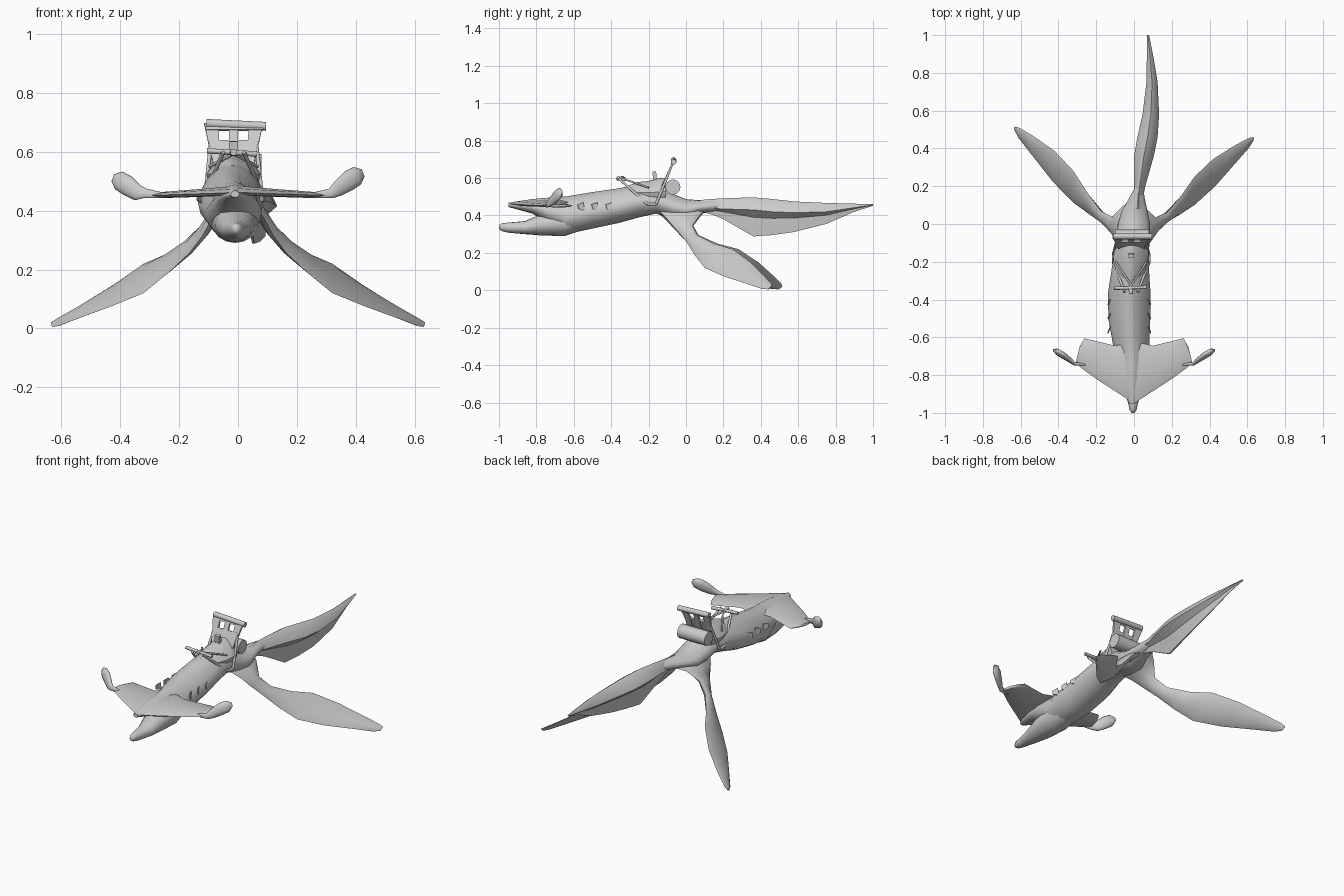
import bpy, bmesh, math
from mathutils import Vector as V

cube = bpy.data.objects.get("Cube")
if cube:
    bpy.data.objects.remove(cube)

grey = bpy.data.materials.new("plain grey")
grey.use_nodes = True
grey.diffuse_color = (0.6, 0.6, 0.6, 1)
grey.node_tree.nodes["Principled BSDF"].inputs["Base Color"].default_value = (0.6, 0.6, 0.6, 1)


def finish(name, bm, angle=40):
    bmesh.ops.recalc_face_normals(bm, faces=bm.faces)
    mesh = bpy.data.meshes.new(name)
    bm.to_mesh(mesh)
    bm.free()
    mesh.materials.append(grey)
    ob = bpy.data.objects.new(name, mesh)
    bpy.context.collection.objects.link(ob)
    bpy.ops.object.select_all(action='DESELECT')
    ob.select_set(True)
    bpy.context.view_layer.objects.active = ob
    bpy.ops.object.shade_smooth_by_angle(angle=math.radians(angle))


def loft(name, rings, angle=40):
    """Skin a row of equal-sized rings and cap both ends."""
    bm = bmesh.new()
    rows = [[bm.verts.new(p) for p in ring] for ring in rings]
    n = len(rows[0])
    for a, b in zip(rows, rows[1:]):
        for i in range(n):
            j = (i + 1) % n
            bm.faces.new((a[i], a[j], b[j], b[i]))
    bm.faces.new(rows[0])
    bm.faces.new(rows[-1])
    finish(name, bm, angle)


def oval(y, cx, low, high, hw, peak=0.0, sides=16):
    """Cross-section ring; peak narrows the upper half toward a ridge."""
    mid, hh = (low + high) / 2, (high - low) / 2
    ring = []
    for i in range(sides):
        c, s = math.cos(2 * math.pi * i / sides), math.sin(2 * math.pi * i / sides)
        ring.append(V((cx + hw * c * (1 - peak * max(s, 0)), y, mid + hh * s)))
    return ring


def blade(name, edge_a, edge_b, thick, sides=8):
    """Thin lens-section sheet held between two edge lines."""
    a, b = [V(p) for p in edge_a], [V(p) for p in edge_b]
    mids = [(p + q) / 2 for p, q in zip(a, b)]
    rings = []
    for i, m in enumerate(mids):
        along = mids[min(i + 1, len(mids) - 1)] - mids[max(i - 1, 0)]
        half = (b[i] - a[i]) / 2
        normal = half.cross(along).normalized() * thick[i]
        rings.append([m + half * math.cos(t) + normal * math.sin(t)
                      for t in (2 * math.pi * k / sides for k in range(sides))])
    loft(name, rings, 60)


def mirrored(points):
    """Extend a centre-to-left line across to the right side."""
    return [(-x, y, z) for x, y, z in reversed(points[1:])] + points


def rod(name, p, q, r, sides=12):
    p, q = V(p), V(q)
    turn = (q - p).to_track_quat('Z', 'Y')
    circle = [turn @ V((math.cos(2 * math.pi * i / sides), math.sin(2 * math.pi * i / sides), 0)) * r
              for i in range(sides)]
    loft(name, [[p + c for c in circle], [q + c for c in circle]])


def panel(name, corners, thick):
    c = [V(p) for p in corners]
    n = (c[1] - c[0]).cross(c[3] - c[0]).normalized() * thick / 2
    loft(name, [[p - n for p in c], [p + n for p in c]])


# Body with snout, narrowing into the tail root
loft("body", [oval(*r, .35) for r in (
    (-.95, -.01, .445, .468, .015), (-.9, -.01, .432, .476, .04), (-.82, -.01, .41, .488, .06),
    (-.74, -.01, .36, .495, .08), (-.64, -.015, .3, .502, .096), (-.5, -.025, .33, .525, .111),
    (-.36, -.025, .36, .545, .112), (-.25, -.02, .39, .57, .1), (-.16, -.015, .41, .56, .092),
    (-.08, -.005, .385, .52, .09), (0, 0, .38, .487, .085), (.07, .003, .41, .482, .068),
    (.14, .016, .42, .485, .04), (.2, .028, .43, .48, .02))], 60)

# Lower jaw
loft("lower_jaw", [oval(*r) for r in (
    (-1, -.005, .328, .348, .008), (-.985, -.005, .317, .358, .018), (-.95, -.005, .308, .362, .026),
    (-.86, -.005, .3, .37, .048), (-.77, -.01, .293, .41, .068), (-.65, -.01, .29, .43, .08),
    (-.56, -.02, .32, .44, .075))], 60)

# Broad flat head lobes
half_thick = [.014, .012, .01, .008]
blade("head_lobes",
      mirrored([(0, -.95, .462), (.1, -.885, .458), (.2, -.82, .455), (.285, -.758, .452), (.308, -.732, .452)]),
      mirrored([(0, -.62, .475), (.1, -.645, .465), (.18, -.625, .458), (.262, -.605, .452), (.288, -.65, .452)]),
      half_thick[::-1] + [.016] + half_thick)

for side, s in (("left", 1), ("right", -1)):
    # Stalked eye at the lobe tip
    lift = .006 if s > 0 else -.01
    path = [((.26, -.745, .452), .01), ((.315, -.74, .458), .016), ((.34, -.72, .47 + lift), .025),
            ((.375, -.695, .495 + lift), .032), ((.405, -.678, .512 + lift), .03),
            ((.425, -.668, .522 + lift), .012)]
    loft(side + "_eye_stalk", [[V((s * (x - .4 * r * math.sin(t)), y + .6 * r * math.cos(t), z + r * math.sin(t)))
                                for t in (2 * math.pi * k / 12 for k in range(12))]
                               for (x, y, z), r in path], 60)

    # Small gill flaps lying close to the flank
    for k in range(3):
        y, x = -.39 - k * .075, -.025 + s * .1
        panel(f"{side}_gill_{k + 1}", [(x, y, .425), (x + s * .014, y - .035, .435),
                                      (x + s * .012, y - .04, .46), (x, y - .01, .47)], .004)

    # Sweeping lower tail fins, wide where they leave the tail root
    k = 1.0 if s > 0 else 1.12
    back = [(.01, .12, .435), (.065, .08, .41), (.115, .035, .345), (.175, .06, .295), (.25, .15, .25),
            (.32, .25, .22), (.42, .345, .15), (.54, .42, .075), (.61, .456, .035), (.633, .46, .022)]
    front = [(.05, -.14, .42), (.085, -.1, .38), (.12, -.045, .315), (.165, .005, .255), (.235, .045, .19),
             (.32, .1, .12), (.43, .2, .075), (.54, .325, .035), (.61, .405, .008), (.63, .44, .005)]
    blade(side + "_tail_fin", *[[(s * x, y * k, z) for x, y, z in e] for e in (back, front)],
          [.015, .02, .02, .018, .014, .012, .011, .009, .007, .004])

# Long upper tail fin: ridged top, two shoulders and a deeply hollowed keel
spine = [(.08, -.01, .05, .483, .42, .45), (.14, .0, .048, .488, .405, .438), (.2, .0, .06, .492, .38, .435),
         (.36, .0, .105, .497, .288, .43), (.46, .018, .125, .488, .295, .42), (.58, .045, .133, .475, .312, .415),
         (.75, .066, .125, .467, .355, .42), (.9, .068, .1, .463, .42, .442), (1, .068, .08, .461, .452, .457)]
rings = []
for y, x0, x1, top, low, mid in spine:
    c, w = (x0 + x1) / 2, (x1 - x0) / 2
    hollow = low + (mid - low) * .72
    rings.append([V((x1, y, mid)), V((c + w * .55, y, mid + (top - mid) * .7)), V((c, y, top)),
                  V((c - w * .55, y, mid + (top - mid) * .7)), V((x0, y, mid)),
                  V((c - w * .25, y, hollow)), V((c - w * .08, y, low)),
                  V((c + w * .08, y, low)), V((c + w * .25, y, hollow))])
loft("upper_tail_fin", rings, 35)

# Saddle seat rising to the rear
loft("saddle_seat", [oval(*r, .4) for r in (
    (-.32, -.02, .5, .555, .03), (-.26, -.02, .47, .578, .075), (-.2, -.018, .46, .585, .09),
    (-.15, -.015, .45, .6, .092), (-.11, -.012, .46, .6, .085))], 40)

# Straps running from the handle bar, under the seat, up to the backrest
c = -.015
for side, s in (("left", 1), ("right", -1)):
    rod(side + "_front_strap", (c + s * .035, -.36, .598), (c + s * .095, -.205, .46), .007)
    rod(side + "_lower_strap", (c + s * .095, -.205, .46), (c + s * .095, -.16, .46), .007)
    rod(side + "_rear_strap", (c + s * .095, -.16, .46), (c + s * .078, -.095, .62), .007)
    rod(side + "_rein", (c + s * .082, -.2, .55), (c, -.325, .592), .005)
    # Backrest side posts
    panel(side + "_backrest_post", [(c + s * .075, -.11, .58), (c + s * .1, -.066, .695),
                                    (c + s * .052, -.066, .695), (c + s * .045, -.11, .58)], .012)

# Backrest centre post, lower panel, head and top roll
panel("backrest_post", [(-.03, -.11, .58), (0, -.11, .58), (0, -.066, .695), (-.03, -.066, .695)], .012)
panel("backrest_panel", [(-.075, -.15, .5), (.045, -.15, .5), (.068, -.09, .637), (-.098, -.09, .637)], .012)
panel("backrest_head", [(-.108, -.077, .672), (.083, -.077, .672), (.09, -.066, .69), (-.112, -.066, .695)], .012)
rod("backrest_roll", (-.108, -.066, .696), (.095, -.066, .686), .015)

# Rolled pack behind the seat, handle bar and pegs
rod("rolled_pack", (-.1, -.07, .552), (.08, -.07, .552), .04, sides=18)
rod("handle_bar", (-.105, -.34, .603), (.065, -.335, .592), .009)
rod("handle_bar_peg", (-.015, -.37, .598), (-.02, -.325, .595), .011)
panel("seat_peg", [(-.03, -.165, .59), (0, -.165, .59), (0, -.17, .635), (-.03, -.17, .635)], .02)
